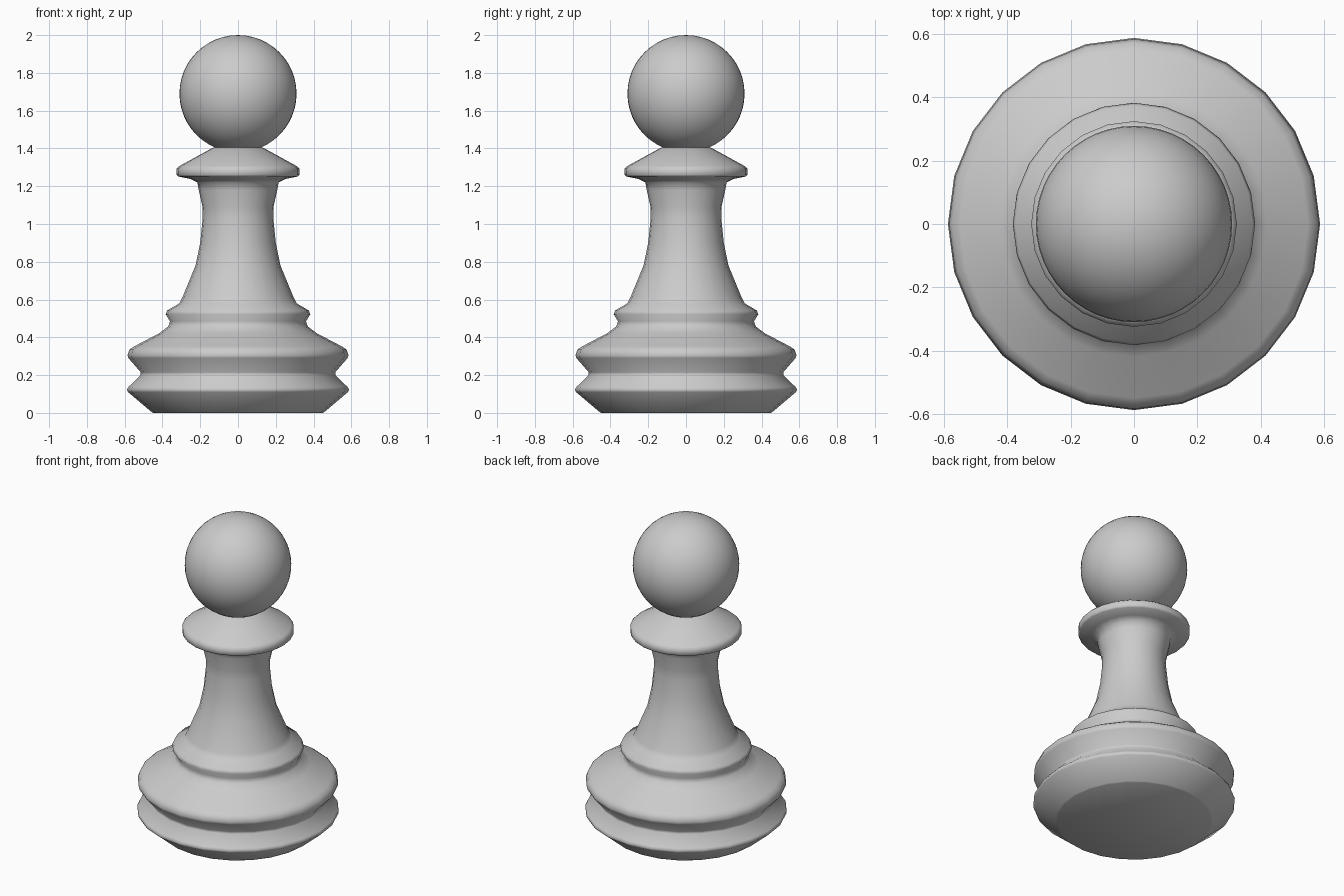
import bpy, bmesh, math

if "Cube" in bpy.data.objects:
    bpy.data.objects.remove(bpy.data.objects["Cube"])

grey = bpy.data.materials.new("plain grey")
grey.diffuse_color = (0.6, 0.6, 0.6, 1.0)
grey.use_nodes = True
grey.node_tree.nodes["Principled BSDF"].inputs["Base Color"].default_value = grey.diffuse_color


def finish(name, bm):
    bmesh.ops.recalc_face_normals(bm, faces=bm.faces)
    for f in bm.faces:
        f.smooth = True
    mesh = bpy.data.meshes.new(name)
    bm.to_mesh(mesh)
    bm.free()
    mesh.materials.append(grey)
    ob = bpy.data.objects.new(name, mesh)
    bpy.context.collection.objects.link(ob)
    return ob


def lathe(name, profile, sides):
    bm = bmesh.new()
    rings = []
    for r, z in profile:
        rings.append([bm.verts.new((r * math.cos(2 * math.pi * i / sides),
                                    r * math.sin(2 * math.pi * i / sides), z))
                      for i in range(sides)])
    for a, b in zip(rings, rings[1:]):
        for i in range(sides):
            j = (i + 1) % sides
            bm.faces.new((a[i], a[j], b[j], b[i]))
    bm.faces.new(rings[0][::-1])
    bm.faces.new(rings[-1])
    return finish(name, bm)


# turned body: foot, two base rings, waist ring, stem and collar
lathe("turned_body", [
    (0.45, 0.0), (0.458, 0.005), (0.582, 0.11), (0.588, 0.123), (0.58, 0.137),
    (0.515, 0.2), (0.515, 0.215), (0.58, 0.29), (0.585, 0.305), (0.575, 0.335),
    (0.55, 0.352), (0.42, 0.42), (0.37, 0.457), (0.36, 0.485),
    (0.383, 0.522), (0.375, 0.542), (0.31, 0.58), (0.295, 0.61),
    (0.225, 0.78), (0.20, 0.90), (0.187, 1.03), (0.188, 1.09), (0.208, 1.18),
    (0.215, 1.22), (0.25, 1.238), (0.318, 1.252), (0.325, 1.26),
    (0.325, 1.293), (0.31, 1.307), (0.135, 1.403), (0.12, 1.407)], 24)

# round head
bm = bmesh.new()
bmesh.ops.create_uvsphere(bm, u_segments=48, v_segments=24, radius=0.31)
head = finish("round_head", bm)
head.location.z = 1.69
